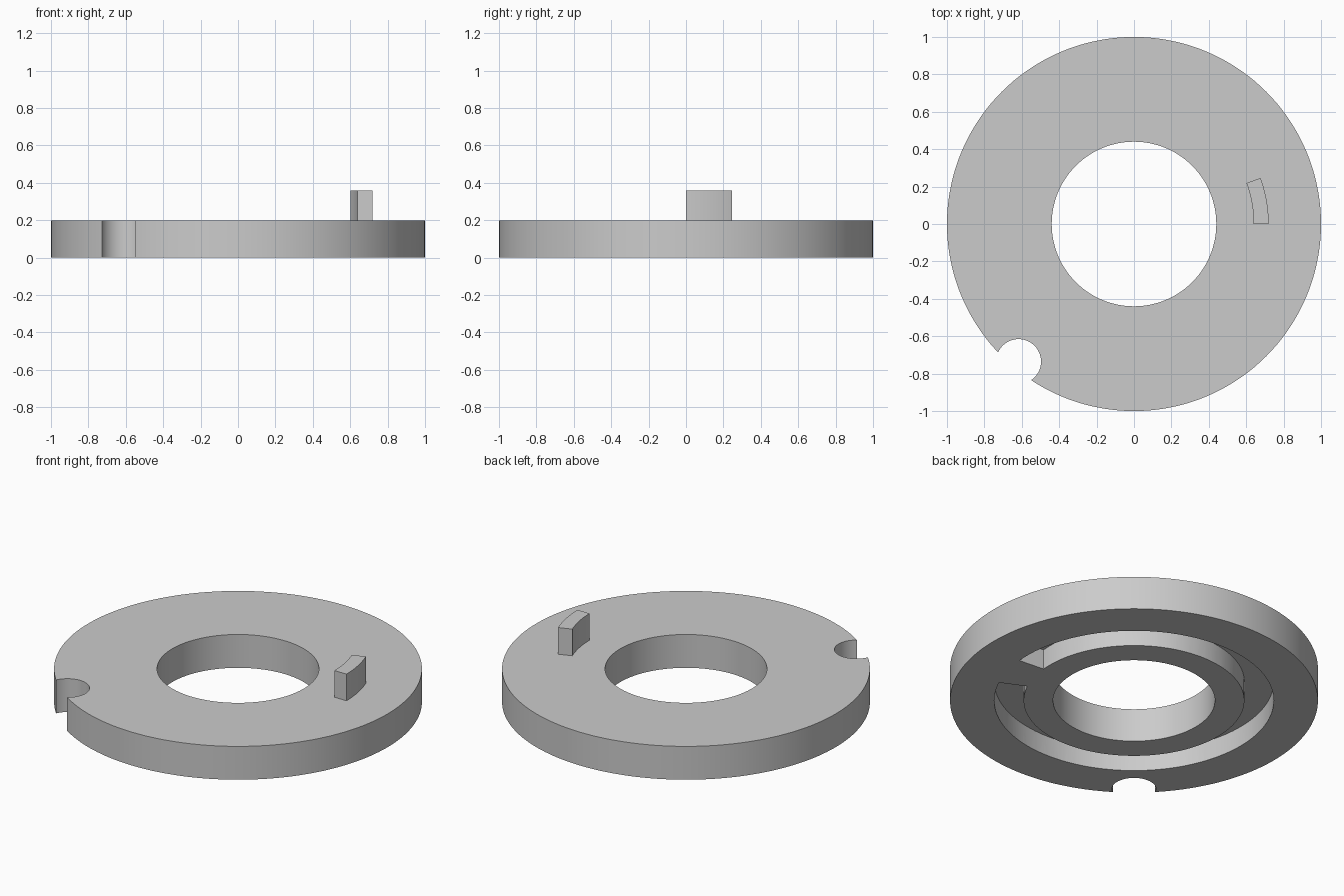
import bpy, bmesh, math

if "Cube" in bpy.data.objects:
    bpy.data.objects.remove(bpy.data.objects["Cube"])

grey = bpy.data.materials.new("plain grey")
grey.diffuse_color = (0.6, 0.6, 0.6, 1)
grey.use_nodes = True
grey.node_tree.nodes["Principled BSDF"].inputs["Base Color"].default_value = grey.diffuse_color


def finish(name, bm):
    bmesh.ops.recalc_face_normals(bm, faces=bm.faces)
    mesh = bpy.data.meshes.new(name)
    bm.to_mesh(mesh)
    bm.free()
    mesh.materials.append(grey)
    obj = bpy.data.objects.new(name, mesh)
    bpy.context.collection.objects.link(obj)
    return obj


def arc_block(name, r0, r1, a0, a1, z0, z1, steps):
    """Rectangular section swept around z; angles in degrees."""
    bm = bmesh.new()
    closed = abs(a1 - a0) >= 360
    rings = []
    for i in range(steps if closed else steps + 1):
        a = math.radians(a0 + (a1 - a0) * i / steps)
        rings.append([bm.verts.new((r * math.cos(a), r * math.sin(a), z))
                      for r, z in ((r0, z0), (r1, z0), (r1, z1), (r0, z1))])
    for i in range(steps):
        p, q = rings[i], rings[(i + 1) % len(rings)]
        for k in range(4):
            m = (k + 1) % 4
            bm.faces.new((p[k], p[m], q[m], q[k]))
    if not closed:
        bm.faces.new(rings[0])
        bm.faces.new(rings[-1])
    return finish(name, bm)


def cut(target, cutter):
    mod = target.modifiers.new("cut", 'BOOLEAN')
    mod.operation = 'DIFFERENCE'
    mod.solver = 'EXACT'
    mod.object = cutter
    bpy.context.view_layer.objects.active = target
    bpy.ops.object.modifier_apply(modifier=mod.name)
    bpy.data.objects.remove(cutter)


# flat ring
plate = arc_block("ring_plate", 0.44, 1.0, 0, 360, 0, 0.2, 144)

# round notch in the rim
bm = bmesh.new()
bmesh.ops.create_cone(bm, cap_ends=True, segments=64, radius1=0.12, radius2=0.12, depth=1)
notch = finish("notch_cutter", bm)
a = math.radians(230)
for v in notch.data.vertices:
    v.co.x += 0.96 * math.cos(a)
    v.co.y += 0.96 * math.sin(a)
cut(plate, notch)

# guide groove underneath, stopping short of a full turn
cut(plate, arc_block("groove_cutter", 0.6, 0.76, -5, 335, -0.1, 0.12, 136))

# curved peg on top
peg = arc_block("curved_peg", 0.64, 0.72, 0, 20, 0.2, 0.36, 10)

# smooth walls, sharp rims
for obj in (plate, peg):
    bpy.ops.object.select_all(action='DESELECT')
    obj.select_set(True)
    bpy.context.view_layer.objects.active = obj
    bpy.ops.object.shade_smooth_by_angle(angle=math.radians(30))
